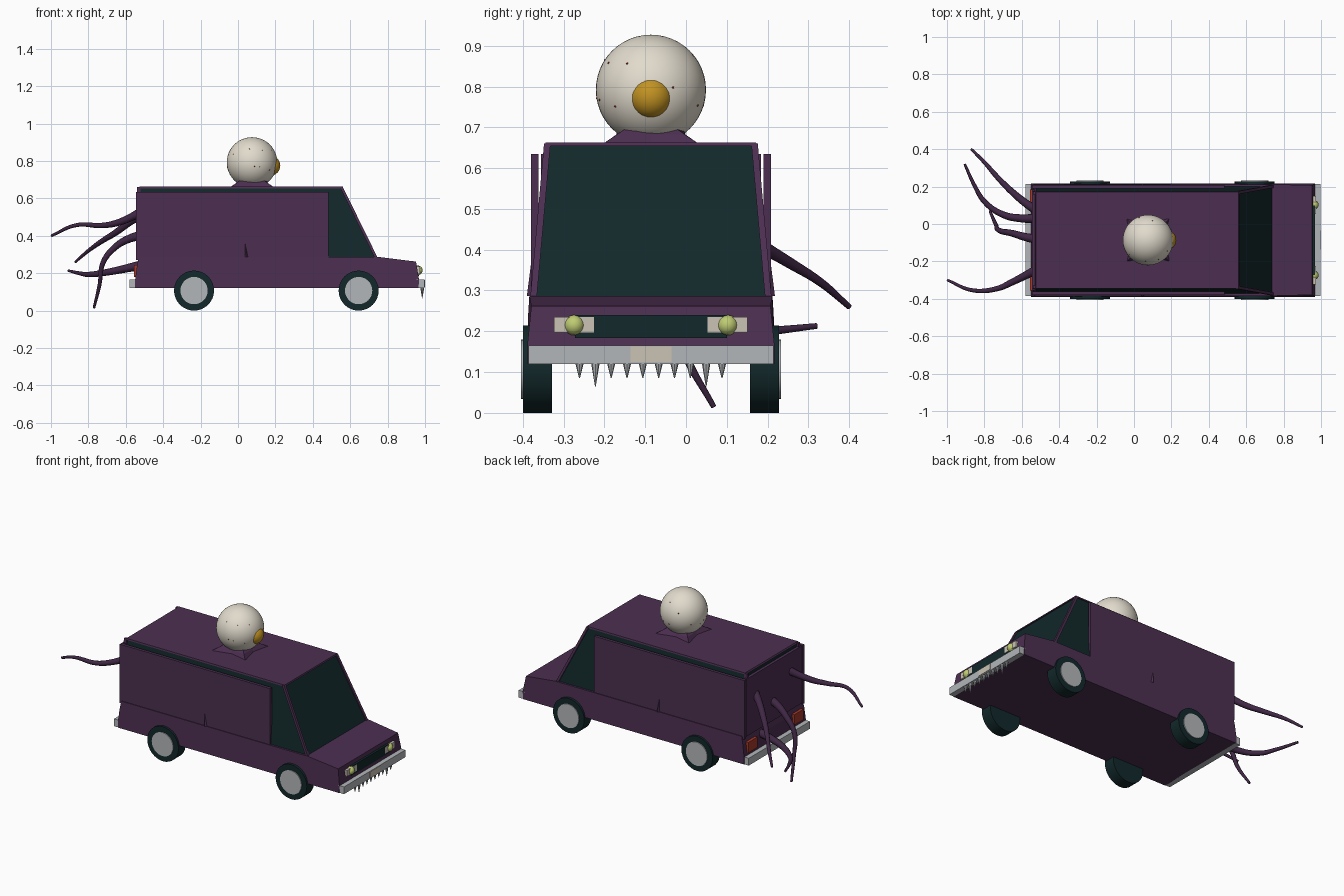
import bpy, bmesh, math, random
from mathutils import Vector

if "Cube" in bpy.data.objects:
    bpy.data.objects.remove(bpy.data.objects["Cube"])

CY = -0.086  # centre line of the van


def mat(name, r, g, b):
    m = bpy.data.materials.new(name)
    m.diffuse_color = (r, g, b, 1)
    m.use_nodes = True
    m.node_tree.nodes["Principled BSDF"].inputs["Base Color"].default_value = m.diffuse_color
    return m


PURPLE = mat("purple paint", 0.072, 0.028, 0.082)
TENT = mat("dark purple skin", 0.050, 0.020, 0.058)
DARK = mat("dark teal", 0.006, 0.021, 0.023)
GREY = mat("light grey", 0.45, 0.47, 0.49)
CREAM = mat("cream", 0.60, 0.55, 0.46)
EYE = mat("eye white", 0.76, 0.71, 0.61)
AMBER = mat("amber", 0.54, 0.29, 0.016)
LAMP = mat("yellow green", 0.52, 0.60, 0.17)
RED = mat("red", 0.38, 0.04, 0.022)


def finish(name, bm, material, smooth=False):
    bmesh.ops.recalc_face_normals(bm, faces=bm.faces)
    me = bpy.data.meshes.new(name)
    bm.to_mesh(me)
    bm.free()
    me.materials.append(material)
    ob = bpy.data.objects.new(name, me)
    bpy.context.collection.objects.link(ob)
    if smooth:
        bpy.ops.object.select_all(action='DESELECT')
        ob.select_set(True)
        bpy.context.view_layer.objects.active = ob
        bpy.ops.object.shade_smooth_by_angle(angle=math.radians(40))
    return ob


def loft(name, rings, material, smooth=False):
    """Skin matching closed rings of points and cap both ends."""
    bm = bmesh.new()
    vs = [[bm.verts.new(p) for p in r] for r in rings]
    n = len(rings[0])
    for a, b in zip(vs, vs[1:]):
        for i in range(n):
            j = (i + 1) % n
            bm.faces.new((a[i], a[j], b[j], b[i]))
    bm.faces.new(vs[0])
    bm.faces.new(vs[-1])
    return finish(name, bm, material, smooth)


def hull(name, profile, material):
    """Side profile of (x, z, half width), mirrored about the centre line."""
    return loft(name, [[(x, CY + s * w, z) for x, z, w in profile] for s in (-1, 1)], material)


def box(name, x, y, z, material):
    return loft(name, [[(x[0], y[0], h), (x[1], y[0], h), (x[1], y[1], h), (x[0], y[1], h)]
                       for h in z], material)


def ball(name, c, r, material, seg=32):
    bm = bmesh.new()
    bmesh.ops.create_uvsphere(bm, u_segments=seg, v_segments=seg // 2, radius=r)
    bmesh.ops.translate(bm, verts=bm.verts, vec=c)
    return finish(name, bm, material, True)


def disc(name, x, z, y0, y1, r, material):
    rings = [[(x + r * math.cos(t * math.tau / 32), y, z + r * math.sin(t * math.tau / 32))
              for t in range(32)] for y in (y0, y1)]
    return loft(name, rings, material, True)


# Lower body and dark glass cabin
hull("lower_body", [(-0.55, 0.12, 0.303), (0.965, 0.12, 0.303), (0.968, 0.165, 0.303),
                    (0.952, 0.262, 0.293), (0.75, 0.287, 0.298), (-0.53, 0.287, 0.298),
                    (-0.54, 0.24, 0.301), (-0.55, 0.165, 0.303)], PURPLE)
hull("cabin_glass", [(-0.53, 0.28, 0.287), (0.742, 0.28, 0.287),
                     (0.555, 0.656, 0.254), (-0.525, 0.656, 0.254)], DARK)
hull("roof", [(-0.53, 0.654, 0.26), (0.563, 0.654, 0.26),
              (0.56, 0.663, 0.258), (-0.525, 0.663, 0.258)], PURPLE)
box("back_panel", (-0.545, -0.528), (CY - 0.27, CY + 0.27), (0.28, 0.635), PURPLE)

for s, side in ((-1, "near"), (1, "far")):
    # Side panels, windscreen pillars and rear corner posts
    ys = sorted((CY + s * 0.276, CY + s * 0.294))
    box(side + "_side_panel", (-0.545, 0.485), ys, (0.27, 0.635), PURPLE)
    loft(side + "_pillar", [[(x, CY + s * (w - 0.016), z), (x + 0.016, CY + s * (w - 0.016), z),
                             (x + 0.016, CY + s * w, z), (x, CY + s * w, z)]
                            for x, w, z in ((0.732, 0.296, 0.28), (0.545, 0.262, 0.66))], PURPLE)
    loft(side + "_rear_post", [[(-0.54, CY + s * (w - 0.016), z), (-0.52, CY + s * (w - 0.016), z),
                                (-0.52, CY + s * w, z), (-0.54, CY + s * w, z)]
                               for w, z in ((0.294, 0.28), (0.26, 0.66))], PURPLE)
    # Small thorn on the side
    y = CY + s * 0.292
    loft(side + "_thorn", [[(0.035, y, 0.287), (0.055, y, 0.287), (0.045, y + s * 0.012, 0.287)],
                           [(0.036, y, 0.365), (0.039, y, 0.365), (0.037, y + s * 0.002, 0.365)]],
         PURPLE)
    # Wheels with hubcaps
    for x, end in ((-0.235, "rear"), (0.645, "front")):
        disc(f"{side}_{end}_wheel", x, 0.107, CY + s * 0.243, CY + s * 0.314, 0.107, DARK)
        disc(f"{side}_{end}_hubcap", x, 0.107, CY + s * 0.30, CY + s * 0.319, 0.073, GREY)
    # Headlights and tail lights
    yc = CY + s * 0.188
    box(side + "_headlight_plate", (0.94, 0.972), (yc - 0.049, yc + 0.049), (0.197, 0.235), CREAM)
    ball(side + "_headlight", (0.962, yc, 0.215), 0.025, LAMP, 20)
    yt = CY + s * 0.225
    box(side + "_tail_light", (-0.556, -0.53), (yt - 0.045, yt + 0.045), (0.18, 0.245), RED)

# Grille, bumpers and number plate
box("grille", (0.93, 0.969), (CY - 0.186, CY + 0.186), (0.184, 0.24), DARK)
box("front_bumper", (0.955, 0.997), (CY - 0.3, CY + 0.3), (0.12, 0.165), GREY)
box("rear_bumper", (-0.58, -0.545), (CY - 0.3, CY + 0.3), (0.12, 0.165), GREY)
box("plate", (0.99, 1.0), (CY - 0.05, CY + 0.05), (0.125, 0.163), CREAM)

# Row of teeth under the front bumper
for i in range(10):
    y, tip = CY - 0.175 + i * 0.0388, 0.065 if i in (1, 8) else 0.085
    rings = [[(0.985 + r * math.cos(k * math.tau / 8), y + r * math.sin(k * math.tau / 8), z)
              for k in range(8)] for r, z in ((0.011, 0.125), (0.001, tip))]
    loft(f"tooth_{i}", rings, GREY)

# Eyeball in a flared four-cornered socket on the roof
EC = Vector((0.075, CY, 0.792))
rings = []
for corner, mid, z in ((0.165, 0.088, 0.660), (0.118, 0.085, 0.682), (0.088, 0.08, 0.697)):
    rings.append([(EC.x + r * math.cos(k * math.pi / 4), CY + r * math.sin(k * math.pi / 4), z)
                  for k in range(8) for r in [corner if k % 2 else mid]])
loft("eye_socket", rings, PURPLE)
ball("eyeball", EC, 0.135, EYE, 48)
ball("iris", (0.172, CY, 0.775), 0.054, AMBER)

# Tiny blood specks on the eyeball
random.seed(4)
for i in range(16):
    a, h = random.uniform(0, math.tau), random.uniform(-0.4, 0.7)
    c = math.sqrt(1 - h * h)
    ball(f"speck_{i}", EC + Vector((c * math.cos(a), c * math.sin(a), h)) * 0.134, 0.003,
         RED, 8)

# Tapering tentacles from the rear
paths = {
    "upper_right": [(-0.53, 0.08, 0.505), (-0.57, 0.105, 0.48), (-0.65, 0.17, 0.42),
                    (-0.73, 0.25, 0.37), (-0.8, 0.33, 0.32), (-0.87, 0.4, 0.26)],
    "lower_right": [(-0.53, 0.03, 0.24), (-0.6, 0.03, 0.225), (-0.7, 0.05, 0.205),
                    (-0.8, 0.12, 0.193), (-0.85, 0.2, 0.2), (-0.905, 0.32, 0.213)],
    "middle": [(-0.53, -0.08, 0.4), (-0.58, -0.07, 0.385), (-0.65, -0.05, 0.345),
               (-0.72, -0.035, 0.26), (-0.74, 0.0, 0.14), (-0.77, 0.068, 0.015)],
    "upper_left": [(-0.53, -0.25, 0.52), (-0.57, -0.27, 0.5), (-0.65, -0.31, 0.468),
                   (-0.73, -0.345, 0.455), (-0.86, -0.355, 0.458), (-0.998, -0.3, 0.4)],
}
for name, pts in paths.items():
    cu = bpy.data.curves.new(name + "_tentacle", 'CURVE')
    cu.dimensions = '3D'
    cu.bevel_depth = 0.025
    cu.bevel_resolution = 2
    cu.resolution_u = 6
    cu.use_fill_caps = True
    sp = cu.splines.new('BEZIER')
    sp.bezier_points.add(len(pts) - 1)
    for i, (bp, p) in enumerate(zip(sp.bezier_points, pts)):
        bp.co = p
        bp.radius = 1.0 - 0.72 * i / (len(pts) - 1)
        bp.handle_left_type = bp.handle_right_type = 'AUTO'
    cu.materials.append(TENT)
    ob = bpy.data.objects.new(name + "_tentacle", cu)
    bpy.context.collection.objects.link(ob)
    bpy.ops.object.select_all(action='DESELECT')
    ob.select_set(True)
    bpy.context.view_layer.objects.active = ob
    bpy.ops.object.convert(target='MESH')
